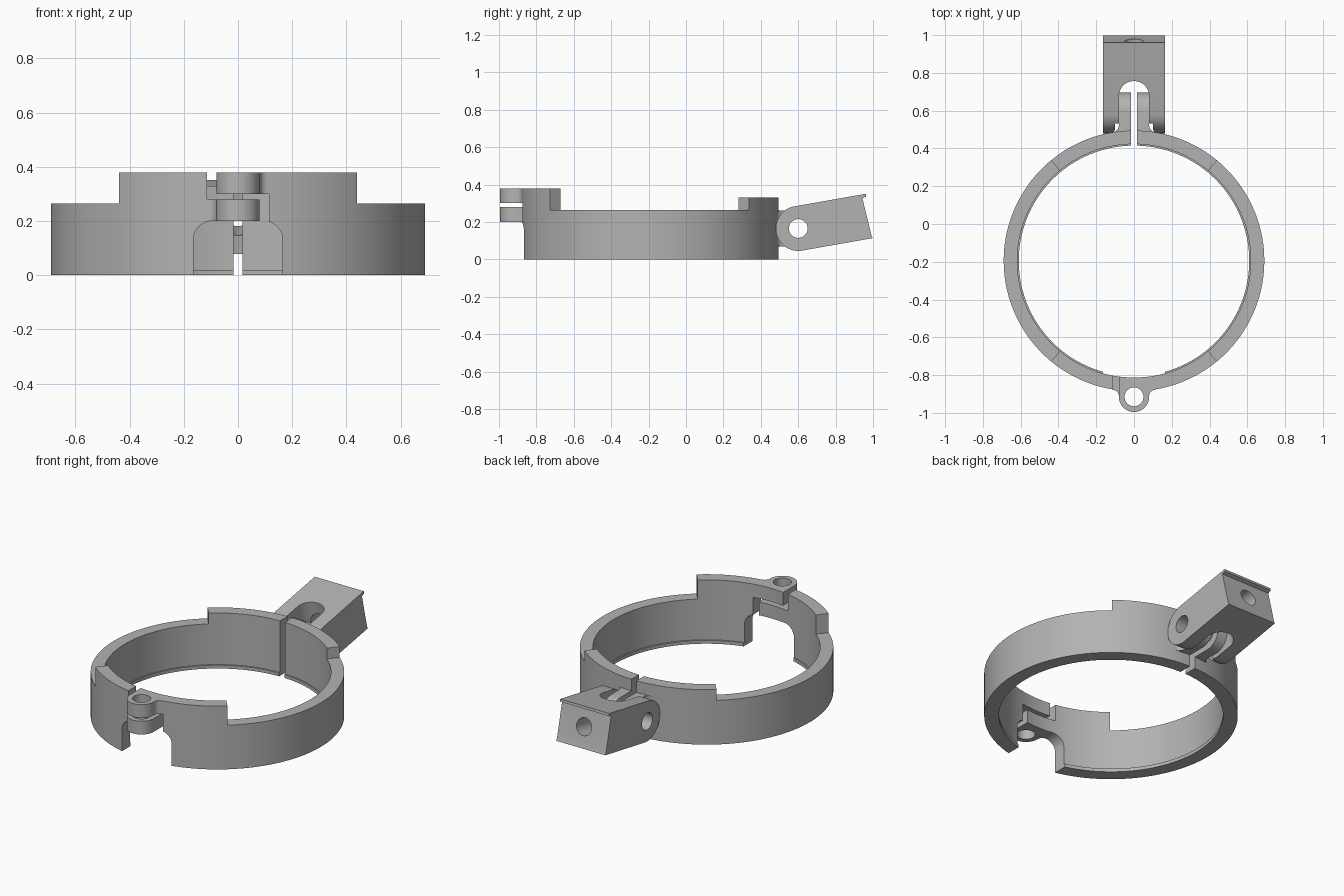
import bpy, bmesh
from math import sin, cos, radians, pi
from mathutils import Matrix, Vector

if "Cube" in bpy.data.objects:
    bpy.data.objects.remove(bpy.data.objects["Cube"])

grey = bpy.data.materials.new("plain grey")
grey.use_nodes = True
colour = (0.45, 0.45, 0.45, 1)
grey.diffuse_color = colour
grey.node_tree.nodes["Principled BSDF"].inputs["Base Color"].default_value = colour

CY = -0.195            # ring centre
R_OUT, R_IN, R_LIP = 0.69, 0.618, 0.61
PIVOT = (0.6, 0.165)   # y, z of the bracket pivot


def arc(cx, cy, r, start, end, n=16):
    angles = [radians(start + (end - start) * i / n) for i in range(n + 1)]
    return [(cx + r * cos(a), cy + r * sin(a)) for a in angles]


def circle(cx, cy, r, n=48):
    return arc(cx, cy, r, 0, 360, n)[:-1]


def make_object(name, bm):
    bmesh.ops.recalc_face_normals(bm, faces=bm.faces)
    mesh = bpy.data.meshes.new(name)
    bm.to_mesh(mesh)
    bm.free()
    mesh.materials.append(grey)
    obj = bpy.data.objects.new(name, mesh)
    bpy.context.collection.objects.link(obj)
    return obj


def prism(name, outline, axis, lo, hi):
    """Extrude a 2D outline along an axis."""
    place = {"x": lambda a, b: (lo, a, b), "y": lambda a, b: (a, lo, b),
             "z": lambda a, b: (a, b, lo)}[axis]
    bm = bmesh.new()
    face = bm.faces.new([bm.verts.new(place(a, b)) for a, b in outline])
    move = Vector([hi - lo if axis == k else 0 for k in "xyz"])
    top = bmesh.ops.extrude_face_region(bm, geom=[face])["geom"]
    bmesh.ops.translate(bm, vec=move,
                        verts=[g for g in top if isinstance(g, bmesh.types.BMVert)])
    return make_object(name, bm)


def rect(a0, a1, b0, b1):
    return [(a0, b0), (a1, b0), (a1, b1), (a0, b1)]


def combine(target, other, operation="DIFFERENCE"):
    mod = target.modifiers.new("boolean", "BOOLEAN")
    mod.operation, mod.solver, mod.object = operation, "EXACT", other
    bpy.context.view_layer.objects.active = target
    bpy.ops.object.modifier_apply(modifier=mod.name)
    bpy.data.objects.remove(other)


def cut(target, outline, axis, lo, hi):
    combine(target, prism("cutter", outline, axis, lo, hi))


def add(target, outline, axis, lo, hi):
    combine(target, prism("addition", outline, axis, lo, hi), "UNION")


def mirrored(half):
    """Close a right-hand outline with its reflection across x = 0."""
    return half + [(-a, b) for a, b in reversed(half)]


def finish(obj):
    bpy.ops.object.select_all(action="DESELECT")
    obj.select_set(True)
    bpy.context.view_layer.objects.active = obj
    bpy.ops.object.shade_smooth_by_angle(angle=radians(30))


# Ring band with an inner lip at the bottom
profile = [(R_LIP, 0), (R_OUT, 0), (R_OUT, 0.38), (R_IN, 0.38), (R_IN, 0.02), (R_LIP, 0.02)]
STEPS = 144
bm = bmesh.new()
loops = []
for i in range(STEPS):
    t = 2 * pi * i / STEPS
    loops.append([bm.verts.new((r * cos(t), CY + r * sin(t), z)) for r, z in profile])
for i in range(STEPS):
    a, b = loops[i], loops[(i + 1) % STEPS]
    for j in range(len(profile)):
        k = (j + 1) % len(profile)
        bm.faces.new((a[j], b[j], b[k], a[k]))
ring = make_object("clamp_ring", bm)

# Stepped top: low sides, medium back, high front
EDGE = 50.5
for side in (0, 180):
    cut(ring, [(0, CY)] + arc(0, CY, 1, side - EDGE, side + EDGE), "z", 0.265, 0.5)
cut(ring, [(0, CY)] + arc(0, CY, 1, EDGE - 1, 181 - EDGE), "z", 0.33, 0.5)

# Front hinge knuckles with flared neck
neck = [(0.113, -0.85), (0.113, -0.878)] + arc(0.113, -0.911, 0.033, 90, 180, 6)
knuckle = neck + arc(0, -0.915, 0.08, 0, -180, 32) + [(-a, b) for a, b in reversed(neck)]
add(ring, knuckle, "z", 0.2, 0.38)
cut(ring, circle(0, -0.915, 0.05), "z", 0.1, 0.5)

# Front arch, and the zigzag gap between the two knuckles
arch = [(0.165, -0.1)] + arc(0.095, 0.13, 0.07, 0, 90, 10)
cut(ring, mirrored(arch), "y", -1.2, -0.6)
gap = [(-0.115, 0.5), (-0.115, 0.28), (0.08, 0.28), (0.08, 0.15),
       (0.115, 0.15), (0.115, 0.3), (-0.08, 0.3), (-0.08, 0.5)]
cut(ring, gap, "y", -1.2, -0.6)

# Rear lugs with rounded ends, flared bases, pivot hole and slit
py, pz = PIVOT
lug = [(0.45, pz - 0.095)] + arc(py, pz, 0.095, -90, 90, 24) + [(0.45, pz + 0.095)]
add(ring, lug, "x", -0.08, 0.08)
flare = [(0.12, 0.45), (0.12, 0.485)] + arc(0.12, 0.525, 0.04, 270, 180, 8)
add(ring, mirrored(flare), "z", pz - 0.094, pz + 0.094)
cut(ring, circle(py, pz, 0.05), "x", -0.3, 0.3)
cut(ring, rect(-0.017, 0.017, 0.2, 0.9), "z", -0.1, 0.6)
finish(ring)

# Tilted bracket, built around its pivot at the origin
side = arc(0, 0, 0.12, 90, 270, 32) + [(0.383, -0.12), (0.379, -0.1), (0.366, 0.1),
                                      (0.388, 0.105), (0.388, 0.12)]
bracket = prism("pivot_bracket", side, "x", -0.163, 0.163)
cut(bracket, [(0.08, -0.2)] + arc(0, 0.1, 0.08, 0, 180, 24) + [(-0.08, -0.2)], "z", -0.3, 0.3)
clearance = [(0.1, -0.05), (0.1, -0.085), (0.108, -0.105), (0.128, -0.125), (0.128, -0.2)]
cut(bracket, mirrored(clearance), "z", -0.3, 0.3)
cut(bracket, circle(0, 0, 0.05), "x", -0.3, 0.3)
cut(bracket, circle(0, 0, 0.05), "y", 0.1, 0.5)
bracket.data.transform(Matrix.Translation((0, py, pz)) @ Matrix.Rotation(radians(10), 4, "X"))
finish(bracket)
